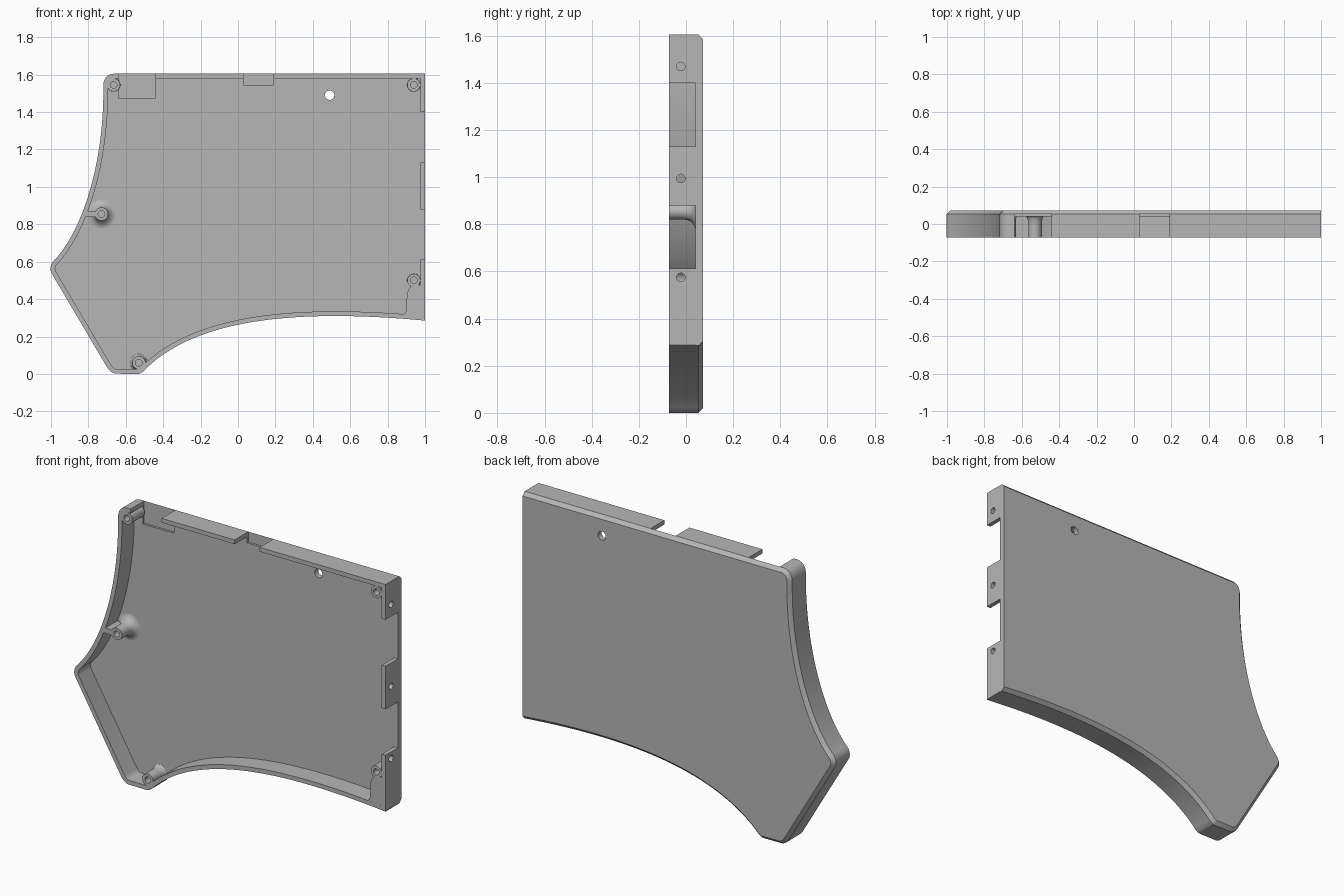
import bpy, bmesh, math
from mathutils import Vector
from mathutils.geometry import tessellate_polygon

if "Cube" in bpy.data.objects:
    bpy.data.objects.remove(bpy.data.objects["Cube"], do_unlink=True)

FRONT, FLOOR, CHAMFER_START, BACK = -0.073, 0.04, 0.053, 0.073
RIM = FRONT + 0.0004
WALL, CHAMFER, TOP = 0.025, 0.02, 1.605

grey = bpy.data.materials.new("plain grey")
grey.use_nodes = True
grey.diffuse_color = (0.47, 0.47, 0.47, 1)
grey.node_tree.nodes["Principled BSDF"].inputs["Base Color"].default_value = grey.diffuse_color
parts = []


def facing_front(u, v, depth):
    return Vector((u, depth, v))


def facing_side(u, v, depth):
    return Vector((depth, u, v))


def add_part(name, rings, hole=None, place=facing_front):
    """Skin (outline, depth) rings, cap both ends and optionally run a hole through."""
    bm = bmesh.new()

    def skin(sections):
        loops = [[bm.verts.new(place(p[0], p[1], depth)) for p in pts] for pts, depth in sections]
        for a, b in zip(loops, loops[1:]):
            for i in range(len(a)):
                j = (i + 1) % len(a)
                bm.faces.new((a[i], a[j], b[j], b[i]))
        return loops

    outer = skin(rings)
    if hole:
        tube = skin([(hole, rings[0][1]), (hole, rings[-1][1])])
        for end in (0, -1):
            verts = outer[end] + tube[end]
            flat = [[Vector((p[0], p[1], 0)) for p in pts] for pts in (rings[end][0], hole)]
            for tri in tessellate_polygon(flat):
                bm.faces.new([verts[i] for i in tri])
    else:
        bm.faces.new(outer[0])
        bm.faces.new(outer[-1])
    finish(name, bm)


def finish(name, bm):
    bmesh.ops.recalc_face_normals(bm, faces=bm.faces[:])
    mesh = bpy.data.meshes.new(name)
    bm.to_mesh(mesh)
    bm.free()
    mesh.materials.append(grey)
    ob = bpy.data.objects.new(name, mesh)
    bpy.context.collection.objects.link(ob)
    parts.append(ob)


def rect(u0, u1, v0, v1):
    return [(u0, v0), (u1, v0), (u1, v1), (u0, v1)]


def circle(u, v, r, n=28):
    angles = [2 * math.pi * i / n for i in range(n)]
    return [(u + r * math.cos(a), v + r * math.sin(a)) for a in angles]


def bezier(a, b, c, d, n):
    a, b, c, d = map(Vector, (a, b, c, d))
    ts = [i / n for i in range(n)]
    return [a * (1 - t) ** 3 + b * 3 * t * (1 - t) ** 2 + c * 3 * t * t * (1 - t) + d * t ** 3 for t in ts]


def rounded(a, corner, b, n=6):
    a, corner, b = map(Vector, (a, corner, b))
    return bezier(a, a.lerp(corner, 0.6), b.lerp(corner, 0.6), b, n)


def inset(points, width):
    """Move each edge of a counter-clockwise outline inward by width(edge)."""
    result = []
    for i, p in enumerate(points):
        q, r = points[i - 1], points[(i + 1) % len(points)]
        d1, d2 = (p - q).normalized(), (r - p).normalized()
        n1, n2 = Vector((-d1.y, d1.x)), Vector((-d2.y, d2.x))
        w1, w2 = width(q, p), width(p, r)
        det = n1.x * n2.y - n1.y * n2.x
        if abs(det) < 0.001:
            result.append(p + n1 * w1)
        else:
            result.append(p + Vector((w1 * n2.y - w2 * n1.y, w2 * n1.x - w1 * n2.x)) / det)
    return result


# Outline, counter-clockwise seen from the front
outline = [Vector((1, 0.285)), Vector((1, TOP)), Vector((-0.64, TOP))]
outline += rounded((-0.665, TOP), (-0.72, TOP), (-0.72, 1.54))
outline += bezier((-0.72, 1.54), (-0.715, 1.15), (-0.82, 0.79), (-0.975, 0.615), 28)
outline += rounded((-0.975, 0.615), (-1.022, 0.578), (-0.993, 0.53), 8)
outline += rounded((-0.7, 0.035), (-0.68, 0), (-0.645, 0))
outline += rounded((-0.535, 0), (-0.515, 0), (-0.49, 0.03))
outline += bezier((-0.49, 0.03), (-0.25, 0.26), (0.2, 0.36), (1, 0.285), 32)

# Back plate, chamfered except on the straight side
back_hole = circle(0.49, 1.49, 0.025)
chamfered = inset(outline, lambda a, b: 0 if min(a.x, b.x) > 0.999 else CHAMFER)
add_part("back_plate", [(outline, CHAMFER_START), (chamfered, BACK)], back_hole)

# Floor layer with two pockets open to the top edge
pockets = [(0.19, TOP), (0.19, 1.545), (0.03, 1.545), (0.03, TOP),
           (-0.44, TOP), (-0.44, 1.475), (-0.64, 1.475)]
notched = outline[:2] + pockets + outline[2:]
add_part("floor_plate", [(notched, FLOOR), (notched, CHAMFER_START)], back_hole)

# Curved wall swept round the left, bottom and diagonal edges
inner = inset(outline, lambda a, b: WALL)
bm = bmesh.new()
sections = []
for o, i in zip(outline[2:] + outline[:1], inner[2:] + inner[:1]):
    corners = ((o, FRONT), (i, FRONT), (i, FLOOR), (o, FLOOR))
    sections.append([bm.verts.new((p.x, y, p.y)) for p, y in corners])
for a, b in zip(sections, sections[1:]):
    for k in range(4):
        m = (k + 1) % 4
        bm.faces.new((a[k], a[m], b[m], b[k]))
bm.faces.new(sections[0])
bm.faces.new(sections[-1])
finish("curved_wall", bm)

# Top wall segments between the pockets
for name, x0, x1 in (("short", -0.44, 0.03), ("long", 0.19, 1 - WALL)):
    segment = rect(x0, x1, TOP - WALL, TOP)
    add_part("top_wall_" + name, [(segment, FRONT), (segment, FLOOR)])

# Side wall segments, each with a screw hole
for name, z0, z1, hole_z in (("lower", 0.288, 0.613, 0.575), ("middle", 0.88, 1.13, 0.995),
                             ("upper", 1.4, TOP, 1.47)):
    segment = rect(FRONT, FLOOR, z0, z1)
    add_part("side_wall_" + name, [(segment, 1 - WALL), (segment, 1)],
             circle(-0.022, hole_z, 0.018), facing_side)

# Hollow screw posts with a flared foot
posts = {"top_right": (-0.665, 1.545, 0.036), "top_left": (0.94, 1.545, 0.036),
         "side": (-0.73, 0.855, 0.085), "corner": (0.94, 0.5, 0.036), "bottom": (-0.53, 0.06, 0.05)}
for name, (x, z, foot) in posts.items():
    profile = [(0.018, 0.03), (0.018, RIM), (0.035, RIM)]
    for i in range(7):
        a = i / 6 * math.pi / 2
        profile.append((0.035 + (foot - 0.035) * (1 - math.cos(a)), -0.005 + 0.046 * math.sin(a)))
    add_part("screw_post_" + name, [(circle(x, z, r), y) for r, y in profile])

# Rib tying the side post to the wall
rib = rect(-0.82, -0.757, 0.84, 0.87)
add_part("post_rib", [(rib, RIM), (rib, 0.045)])

# Solid lower corner
gusset = [(0.86, 0.3), (0.99, 0.295), (0.99, 0.475), (0.935, 0.475), (0.915, 0.46),
          (0.903, 0.43), (0.9, 0.34), (0.89, 0.32), (0.87, 0.312)]
add_part("corner_gusset", [(gusset, RIM), (gusset, 0.045)])

# Smooth curves, crisp edges
for ob in parts:
    ob.select_set(True)
bpy.context.view_layer.objects.active = parts[0]
bpy.ops.object.shade_smooth_by_angle(angle=math.radians(30))
